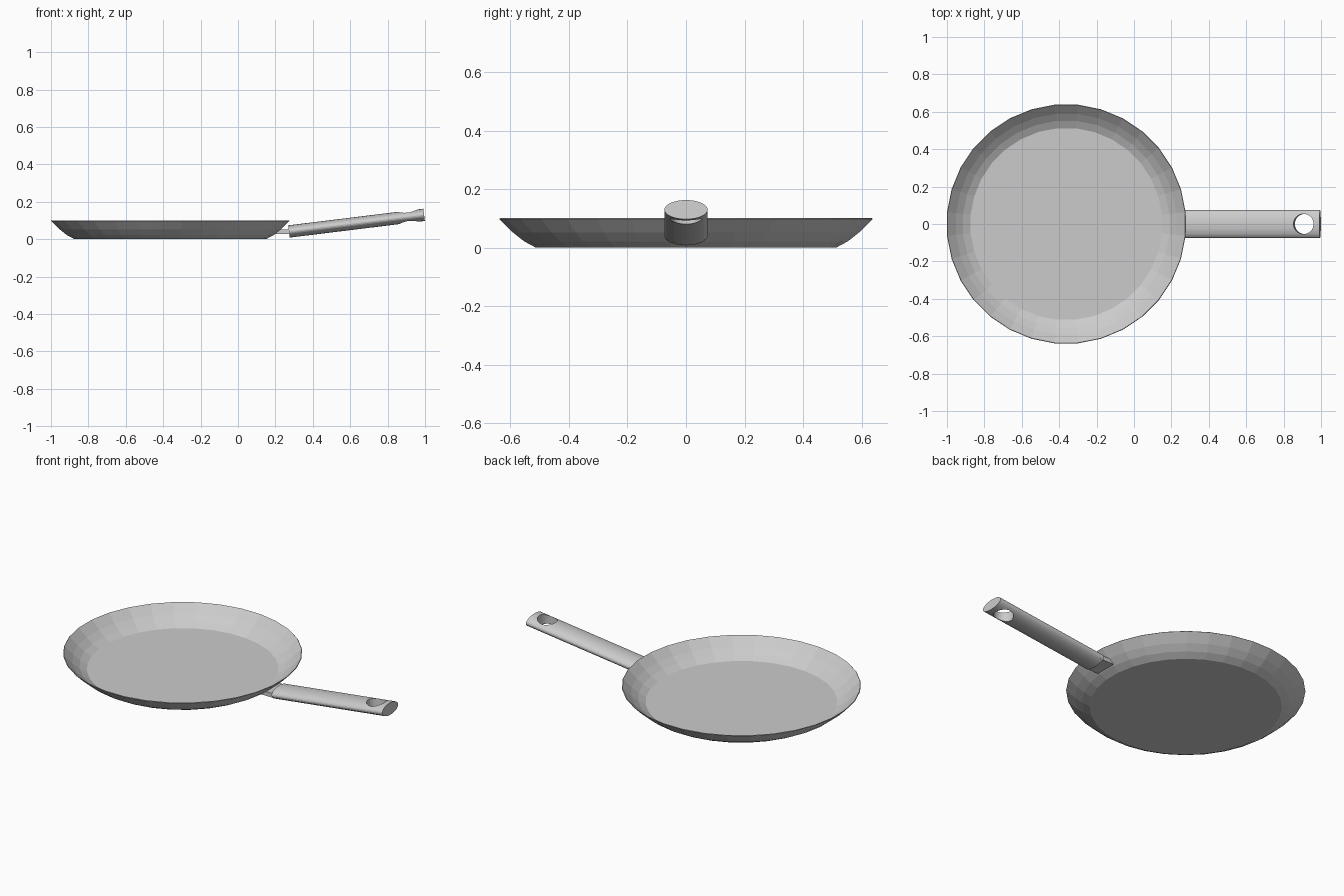
import bpy, bmesh, math
from mathutils import Matrix, Vector

if "Cube" in bpy.data.objects:
    bpy.data.objects.remove(bpy.data.objects["Cube"])

SIDES = 32
PAN_X = -0.362


def finish(bm, name):
    mesh = bpy.data.meshes.new(name)
    bm.to_mesh(mesh)
    bm.free()
    obj = bpy.data.objects.new(name, mesh)
    bpy.context.collection.objects.link(obj)
    return obj


def cylinder(name, matrix, sides=32):
    bm = bmesh.new()
    bmesh.ops.create_cone(bm, cap_ends=True, segments=sides, radius1=1,
                          radius2=1, depth=1, matrix=matrix)
    return finish(bm, name)


def apply_modifier(obj, mod):
    bpy.context.view_layer.objects.active = obj
    bpy.ops.object.modifier_apply(modifier=mod.name)


# pan body: flat base with a flared, faceted wall
profile = [(0.515, 0.0), (0.556, 0.022), (0.594, 0.052), (0.641, 0.098)]
bm = bmesh.new()
rings = []
for r, z in profile:
    angles = [(i + 0.5) * math.tau / SIDES for i in range(SIDES)]
    rings.append([bm.verts.new((PAN_X + r * math.cos(a), r * math.sin(a), z))
                  for a in angles])
bm.faces.new(rings[0][::-1])
for low, high in zip(rings, rings[1:]):
    for i in range(SIDES):
        j = (i + 1) % SIDES
        bm.faces.new((low[i], low[j], high[j], high[i]))
pan = finish(bm, "pan_body")
shell = pan.modifiers.new("thickness", 'SOLIDIFY')
shell.thickness = 0.004
apply_modifier(pan, shell)

# handle: tilted oval bar
near, far = Vector((0.272, 0, 0.041)), Vector((0.995, 0, 0.13))
axis = far - near
tilt = Matrix.Rotation(math.atan2(axis.x, axis.z), 4, 'Y')
handle = cylinder("handle", Matrix.Translation((near + far) / 2) @ tilt
                  @ Matrix.Diagonal((0.033, 0.074, axis.length, 1)))

# hanging hole through the handle end
cutter = cylinder("hole_cutter", Matrix.Translation((0.91, 0, 0.12))
                  @ Matrix.Rotation(math.atan2(axis.x, axis.z) - math.pi / 2, 4, 'Y')
                  @ Matrix.Diagonal((0.054, 0.054, 0.3, 1)))
cutter.hide_render = True
hole = handle.modifiers.new("hole", 'BOOLEAN')
hole.operation = 'DIFFERENCE'
hole.solver = 'EXACT'
hole.object = cutter
apply_modifier(handle, hole)
bpy.data.objects.remove(cutter)

# bracket: flat bar joining the wall to the handle, cut to the wall's slope
bm = bmesh.new()
bmesh.ops.create_cube(bm, size=1, matrix=Matrix.Translation((0.25, 0, 0.039))
                      @ Matrix.Diagonal((0.09, 0.13, 0.025, 1)))
for v in bm.verts:
    if v.co.x < 0.25:
        v.co.x = 0.193 if v.co.z < 0.039 else 0.226
finish(bm, "handle_bracket")
